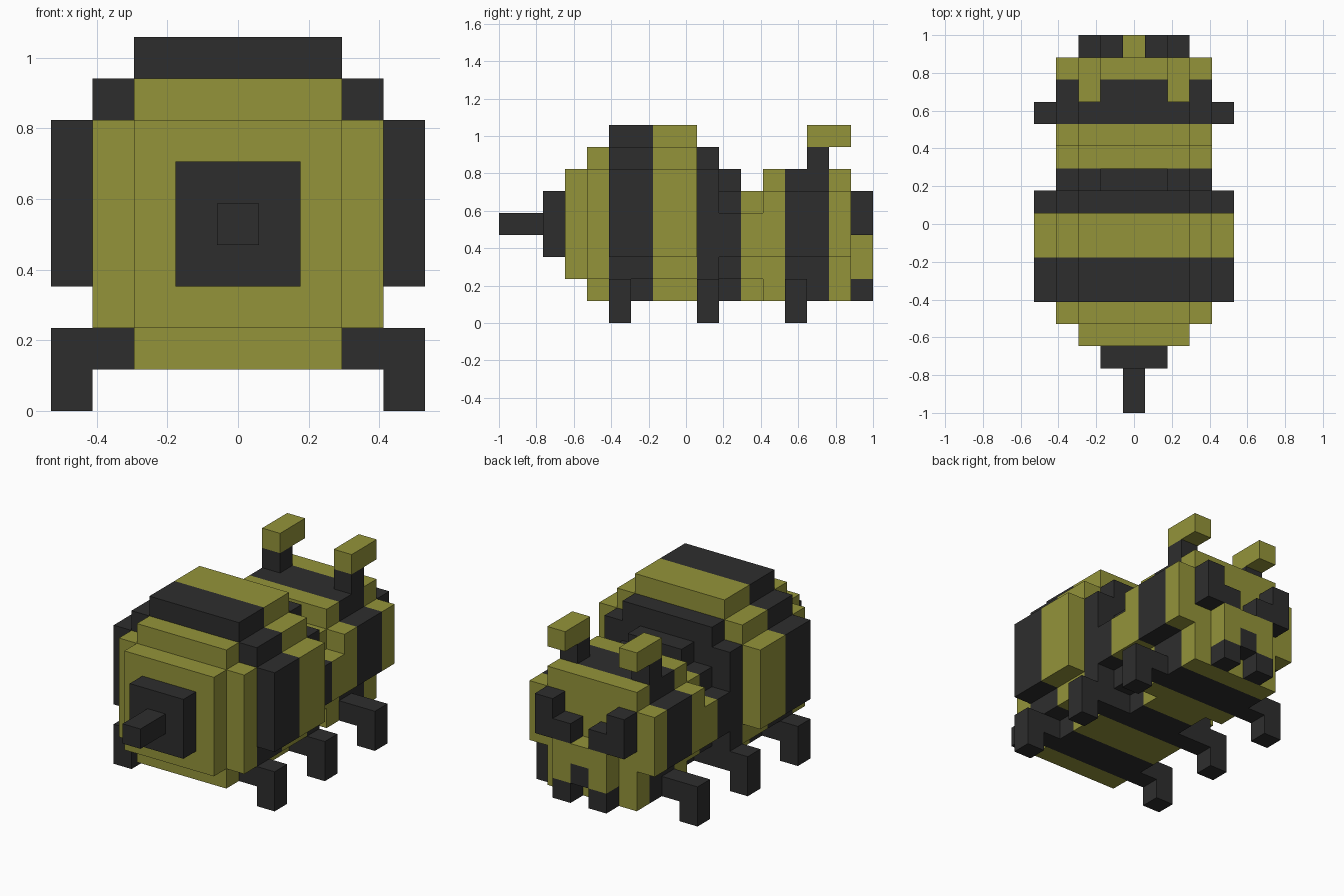
import bpy, bmesh

if "Cube" in bpy.data.objects:
    bpy.data.objects.remove(bpy.data.objects["Cube"])

U = 2 / 17          # size of one block


def material(name, color):
    m = bpy.data.materials.new(name)
    m.diffuse_color = (*color, 1)
    m.use_nodes = True
    m.node_tree.nodes["Principled BSDF"].inputs["Base Color"].default_value = m.diffuse_color
    return m


YELLOW = material("olive yellow", (0.296, 0.296, 0.042))
DARK = material("charcoal", (0.027, 0.027, 0.027))


def extrude(name, outline, j0, j1, mat):
    """Extrude an x-z outline (in blocks) between two block positions along y."""
    bm = bmesh.new()
    face = bm.faces.new([bm.verts.new((x * U, -1 + j0 * U, z * U)) for x, z in outline])
    new = bmesh.ops.extrude_face_region(bm, geom=[face])["geom"]
    verts = [g for g in new if isinstance(g, bmesh.types.BMVert)]
    bmesh.ops.translate(bm, verts=verts, vec=(0, (j1 - j0) * U, 0))
    bmesh.ops.recalc_face_normals(bm, faces=bm.faces)
    mesh = bpy.data.meshes.new(name)
    bm.to_mesh(mesh)
    bm.free()
    mesh.materials.append(mat)
    obj = bpy.data.objects.new(name, mesh)
    bpy.context.collection.objects.link(obj)
    return obj


def slab(name, rows, j0, j1, mat):
    """Symmetric stepped section; rows are (bottom, top, half width) in blocks."""
    right = [(w, z) for z0, z1, w in rows for z in (z0, z1)]
    left = [(-x, z) for x, z in reversed(right)]
    return extrude(name, right + left, j0, j1, mat)


def pair(name, outline, j0, j1, mat):
    """Right-hand part and its mirror image."""
    extrude(name + "_right", outline, j0, j1, mat)
    extrude(name + "_left", [(-x, z) for x, z in outline], j0, j1, mat)


def box(x0, x1, z0, z1):
    return [(x0, z0), (x1, z0), (x1, z1), (x0, z1)]


# stepped cross-sections
BELLY = [(1, 2, 2.5), (2, 3, 3.5), (3, 7, 4.5), (7, 8, 3.5), (8, 9, 2.5)]
ROUND = [(1, 2, 2.5), (2, 7, 3.5), (7, 8, 2.5)]
WAIST = [(1, 2, 1.5), (2, 3, 2.5), (3, 5, 3.5), (5, 6, 2.5), (6, 7, 1.5)]
NECK = WAIST[:-1]
HEAD = [(1, 3, 2.5), (3, 6, 3.5), (6, 7, 2.5)]

# tail, body and head stripes from the stinger to the face
for name, rows, j0, j1, mat in [
    ("stinger", [(4, 5, 0.5)], 0, 2, DARK),
    ("stinger_base", [(3, 6, 1.5)], 2, 3, DARK),
    ("tail_cap", [(2, 7, 2.5)], 3, 4, YELLOW),
    ("tail_ring", ROUND, 4, 5, YELLOW),
    ("rear_stripe", BELLY, 5, 7, DARK),
    ("middle_stripe", BELLY, 7, 9, YELLOW),
    ("front_stripe", ROUND, 9, 10, DARK),
    ("waist", WAIST, 10, 11, DARK),
    ("neck", NECK, 11, 12, YELLOW),
    ("head_back", HEAD, 12, 13, YELLOW),
    ("head_stripe", HEAD, 13, 15, DARK),
    ("face", HEAD, 15, 16, YELLOW),
]:
    slab(name, rows, j0, j1, mat)

# bent legs
LEG = [(2.5, 1), (3.5, 1), (3.5, 0), (4.5, 0), (4.5, 2), (2.5, 2)]
for name, j in (("rear_leg", 5), ("middle_leg", 9), ("front_leg", 13)):
    pair(name, LEG, j, j + 1, DARK)

# antennae
pair("antenna_stem", box(1.5, 2.5, 7, 8), 14, 15, DARK)
pair("antenna_tip", box(1.5, 2.5, 8, 9), 14, 16, YELLOW)

# eyes, snout, mouth and mandibles
pair("eye", [(0.5, 4), (2.5, 4), (2.5, 6), (1.5, 6), (1.5, 5), (0.5, 5)], 16, 17, DARK)
extrude("snout", [(-1.5, 2), (-0.5, 2), (-0.5, 3), (0.5, 3), (0.5, 2), (1.5, 2),
                  (1.5, 4), (-1.5, 4)], 16, 17, YELLOW)
extrude("mouth", box(-0.5, 0.5, 2, 3), 16, 17, DARK)
pair("mandible", box(0.5, 1.5, 1, 2), 16, 17, DARK)
